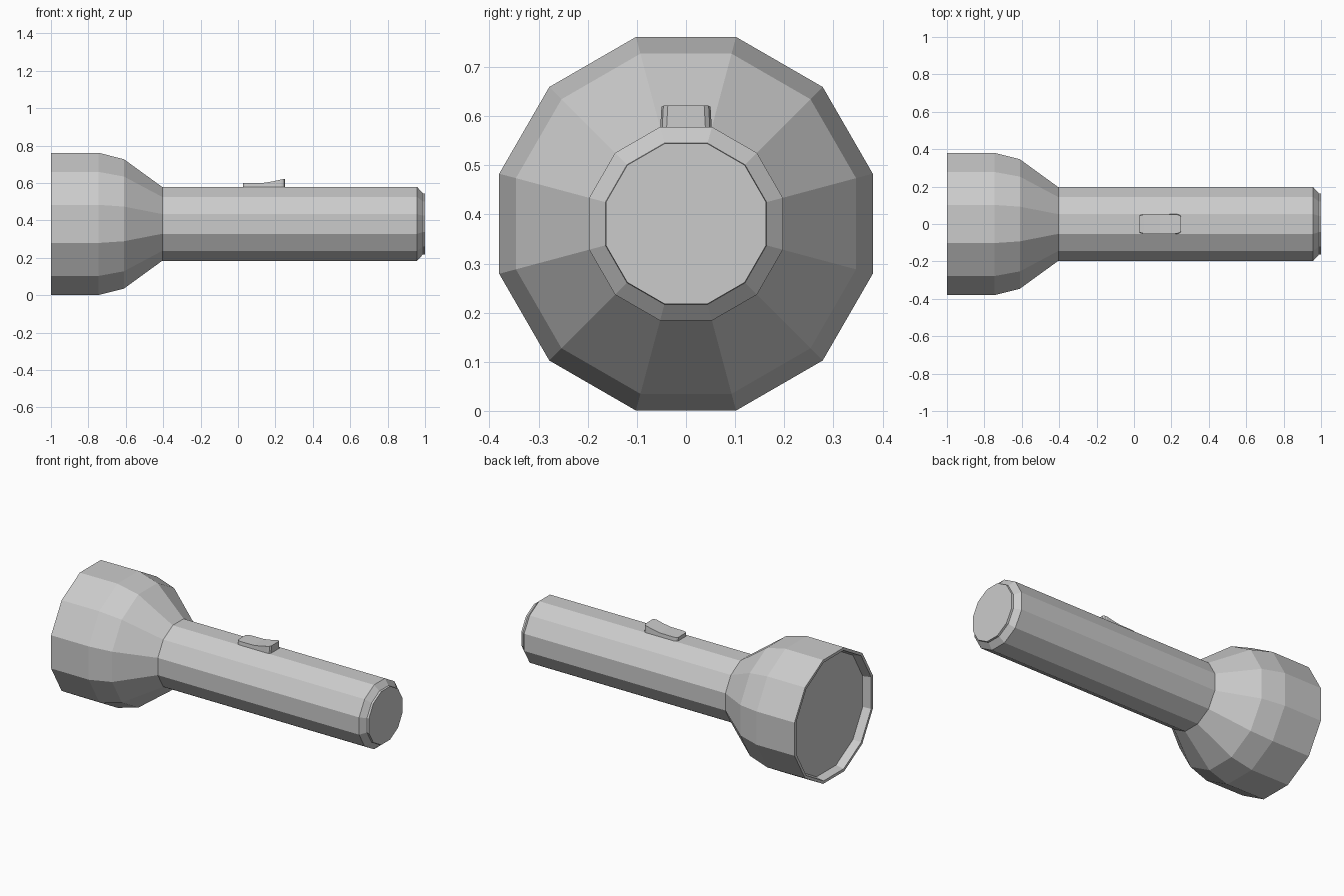
import bpy, bmesh, math

if "Cube" in bpy.data.objects:
    bpy.data.objects.remove(bpy.data.objects["Cube"])

SIDES = 12
AXIS_Z = 0.381


def finish(bm, name):
    bmesh.ops.recalc_face_normals(bm, faces=bm.faces)
    mesh = bpy.data.meshes.new(name)
    bm.to_mesh(mesh)
    bm.free()
    obj = bpy.data.objects.new(name, mesh)
    bpy.context.collection.objects.link(obj)
    return obj


def loft(name, rings):
    """Join matching rings of points and cap both ends."""
    bm = bmesh.new()
    loops = [[bm.verts.new(p) for p in ring] for ring in rings]
    n = len(loops[0])
    for a, b in zip(loops, loops[1:]):
        for i in range(n):
            j = (i + 1) % n
            bm.faces.new((a[i], a[j], b[j], b[i]))
    bm.faces.new(loops[0])
    bm.faces.new(loops[-1])
    return finish(bm, name)


def ring(x, apothem):
    """Twelve-sided ring around the x axis with a flat on top."""
    r = apothem / math.cos(math.pi / SIDES)
    angles = [2 * math.pi * (i + 0.5) / SIDES for i in range(SIDES)]
    return [(x, r * math.cos(a), AXIS_Z + r * math.sin(a)) for a in angles]


# Body: recessed lens, rim, flared head, handle, bevelled end cap
profile = [(-0.95, 0.352), (-1.0, 0.362), (-1.0, 0.379), (-0.745, 0.380),
           (-0.61, 0.346), (-0.405, 0.197), (0.958, 0.197),
           (0.988, 0.164), (1.0, 0.163)]
loft("flashlight_body", [ring(x, a) for x, a in profile])

# Thumb switch: rounded ends, flat front, top ramping up to the rear
sections = [(0.026, 0.040, 0.600), (0.034, 0.049, 0.600), (0.05, 0.053, 0.600),
            (0.14, 0.053, 0.601), (0.19, 0.053, 0.609), (0.232, 0.053, 0.619),
            (0.245, 0.049, 0.621), (0.252, 0.040, 0.622)]
loft("thumb_switch", [[(x, -w, 0.565), (x, w, 0.565), (x, w - 0.003, z), (x, 0.003 - w, z)]
                      for x, w, z in sections])
